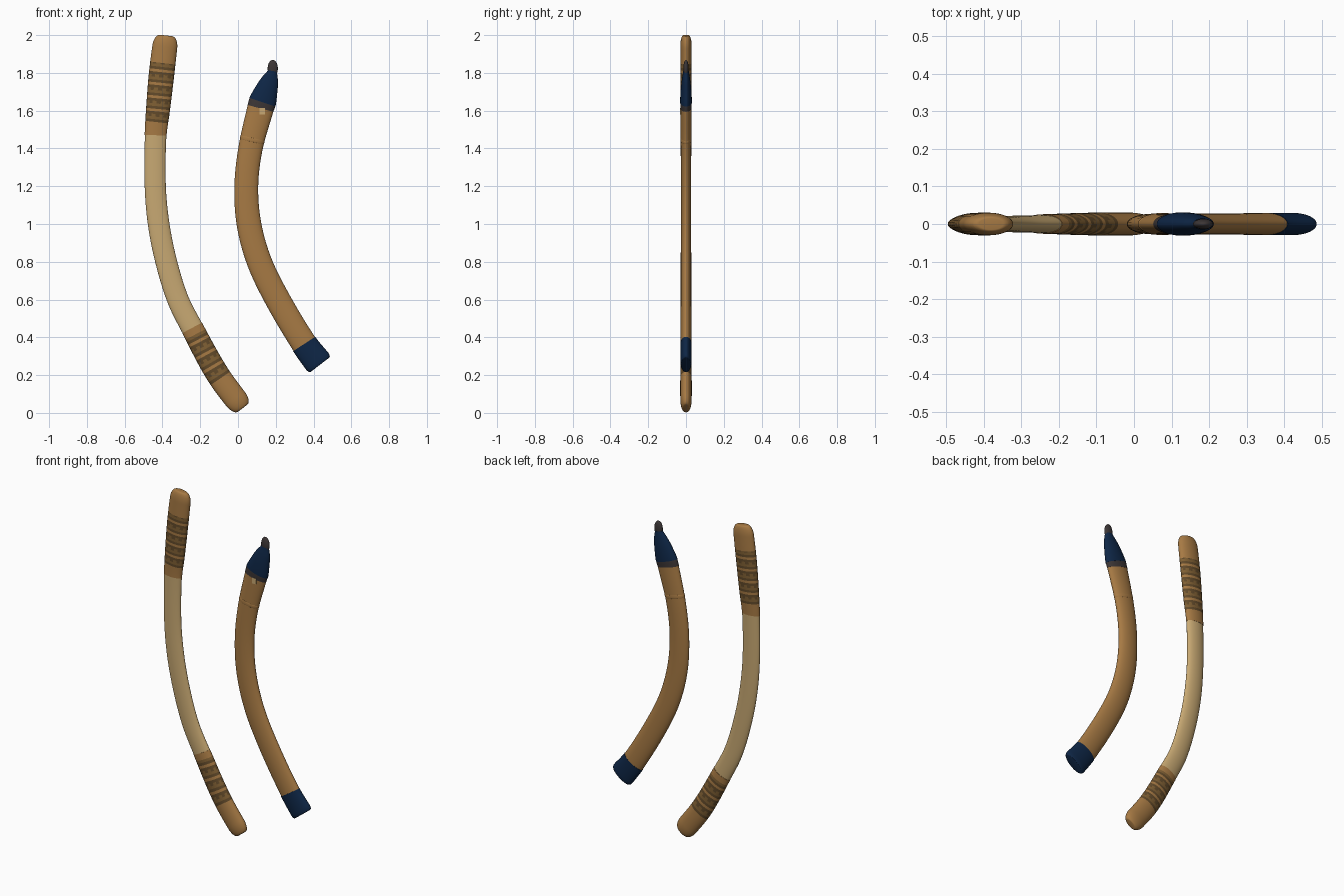
import bpy, bmesh, math
from mathutils import Vector

cube = bpy.data.objects.get("Cube")
if cube:
    bpy.data.objects.remove(cube, do_unlink=True)


def material(name, rgb):
    lin = [((c / 255 + 0.055) / 1.055) ** 2.4 for c in rgb] + [1.0]
    m = bpy.data.materials.new(name)
    m.use_nodes = True
    m.diffuse_color = lin
    bsdf = next(n for n in m.node_tree.nodes if n.type == "BSDF_PRINCIPLED")
    bsdf.inputs["Base Color"].default_value = lin
    bsdf.inputs["Roughness"].default_value = 0.7
    return m


pale = material("pale wood", (200, 169, 115))
brown = material("brown wood", (167, 122, 68))
carved = material("carved wood", (128, 96, 52))
dark = material("dark carving", (98, 74, 42))
navy = material("navy lacquer", (14, 38, 70))
collar = material("dark collar", (60, 54, 54))


def interpolate(path, z):
    """Smooth curve through stations (z, x, half width, half depth)."""
    i = max(k for k in range(len(path) - 1) if path[k][0] <= z or k == 0)
    a, b = path[i], path[i + 1]
    before, after = path[max(i - 1, 0)], path[min(i + 2, len(path) - 1)]
    span = b[0] - a[0]
    t = (z - a[0]) / span
    out = []
    for c in (1, 2, 3):
        m0 = (b[c] - before[c]) / (b[0] - before[0]) * span
        m1 = (after[c] - a[c]) / (after[0] - a[0]) * span
        out.append((2 * t**3 - 3 * t**2 + 1) * a[c] + (t**3 - 2 * t**2 + t) * m0
                   + (3 * t**2 - 2 * t**3) * b[c] + (t**3 - t**2) * m1)
    return out


def tube(name, path, low, high, mats, rule=None, rings=40, sides=36,
         swell=(1, 1), round_low=0, round_high=0, blunt=0.5):
    """Sweep an oval section along a path between two heights."""
    bm = bmesh.new()
    loops = []
    heights = [low + (high - low) * k / rings for k in range(rings + 1)]
    for r, side in ((round_low, low), (round_high, high)):
        if r:
            sign = 1 if side == low else -1
            heights += [side + sign * r * f for f in (0.01, 0.04, 0.1, 0.2, 0.35)]
    for z in sorted(heights):
        x, w, d = interpolate(path, z)
        e = 0.004
        slope = (interpolate(path, z + e)[0] - interpolate(path, z - e)[0]) / (2 * e)
        across = Vector((1, 0, -slope)).normalized()
        f = 1
        for r, gap in ((round_low, z - low), (round_high, high - z)):
            if r and gap < r:
                f = blunt + (1 - blunt) * math.sqrt(max(0, 1 - (1 - gap / r) ** 2))
        ring = []
        for k in range(sides):
            a = math.tau * k / sides
            p = Vector((x, 0, z)) + across * (w * swell[0] * f * math.cos(a))
            p.y = d * swell[1] * f * math.sin(a)
            ring.append(bm.verts.new(p))
        loops.append((z, ring))
    for (z0, lower), (z1, upper) in zip(loops, loops[1:]):
        for k in range(sides):
            n = (k + 1) % sides
            face = bm.faces.new((lower[k], lower[n], upper[n], upper[k]))
            if rule:
                face.material_index = rule((z0 + z1) / 2, k)
    bm.faces.new(loops[0][1][::-1])
    bm.faces.new(loops[-1][1])
    bmesh.ops.recalc_face_normals(bm, faces=bm.faces)
    return finish(name, bm, mats)


def finish(name, bm, mats):
    mesh = bpy.data.meshes.new(name)
    bm.to_mesh(mesh)
    bm.free()
    for m in mats:
        mesh.materials.append(m)
    ob = bpy.data.objects.new(name, mesh)
    bpy.context.collection.objects.link(ob)
    bpy.ops.object.select_all(action="DESELECT")
    ob.select_set(True)
    bpy.context.view_layer.objects.active = ob
    bpy.ops.object.shade_smooth_by_angle(angle=math.radians(40))
    return ob


def carving(low, high):
    """Carved rows between two heights, plain wood elsewhere."""
    def rule(z, column):
        if not low < z < high:
            return 0
        row = int((z - low) / 0.014)
        if row % 5 == 4:
            return 0
        if row % 5 == 2:
            return 1 + (column // 2) % 2
        return 1 + (row % 5 != 1)
    return rule


# Long stick: pale shaft with a carved grip at each end
long_path = [(0.005, 0.04, 0.06, 0.028), (0.2, -0.105, 0.061, 0.028),
             (0.45, -0.243, 0.058, 0.024), (0.6, -0.318, 0.057, 0.022),
             (0.8, -0.38, 0.057, 0.022), (1.0, -0.42, 0.057, 0.022),
             (1.2, -0.438, 0.056, 0.022), (1.47, -0.436, 0.057, 0.024),
             (1.6, -0.424, 0.062, 0.028), (1.8, -0.404, 0.066, 0.029),
             (2.0, -0.38, 0.064, 0.029)]
wood = [brown, carved, dark]
tube("pale_shaft", long_path, 0.44, 1.48, [pale])
tube("upper_grip", long_path, 1.47, 1.998, wood, carving(1.54, 1.85), rings=76,
     swell=(1.02, 1.04), round_high=0.06)
tube("lower_grip", long_path, 0.025, 0.45, wood, carving(0.18, 0.415), rings=62,
     swell=(1.02, 1.08), round_low=0.05)

# Short stick: brown shaft with lacquered ends
short_path = [(0.25, 0.438, 0.073, 0.029), (0.363, 0.352, 0.068, 0.029),
              (0.6, 0.21, 0.067, 0.028), (0.8, 0.113, 0.066, 0.028),
              (1.0, 0.058, 0.065, 0.027), (1.2, 0.044, 0.063, 0.027),
              (1.4, 0.066, 0.064, 0.028), (1.615, 0.12, 0.07, 0.029),
              (1.65, 0.131, 0.07, 0.03), (1.71, 0.151, 0.058, 0.027),
              (1.765, 0.17, 0.043, 0.021), (1.81, 0.182, 0.024, 0.014),
              (1.86, 0.186, 0.02, 0.01)]
tube("brown_shaft", short_path, 0.36, 1.62, [brown], rings=60)
tube("shaft_binding", short_path, 1.435, 1.455, [brown], rings=6,
     swell=(1.015, 1.05), round_low=0.008, round_high=0.008, blunt=0.95)
tube("bottom_cap", short_path, 0.255, 0.365, [navy], rings=16,
     swell=(1.03, 1.03), round_low=0.02, blunt=0.82)
tube("dark_collar", short_path, 1.612, 1.65, [collar], rings=8, swell=(1.01, 1.02))
tube("pointed_cap", short_path, 1.645, 1.81, [navy], rings=24, swell=(1.03, 1.04))

# Knob at the point
bm = bmesh.new()
bmesh.ops.create_uvsphere(bm, u_segments=24, v_segments=14, radius=1)
bmesh.ops.scale(bm, vec=(0.027, 0.014, 0.046), verts=bm.verts)
bmesh.ops.translate(bm, vec=(0.184, 0, 1.823), verts=bm.verts)
finish("tip_knob", bm, [collar])

# Small pale tab under the collar
bm = bmesh.new()
bmesh.ops.create_cube(bm, size=1)
bmesh.ops.scale(bm, vec=(0.028, 0.006, 0.034), verts=bm.verts)
bmesh.ops.translate(bm, vec=(0.128, -0.028, 1.598), verts=bm.verts)
finish("pale_tab", bm, [pale])
